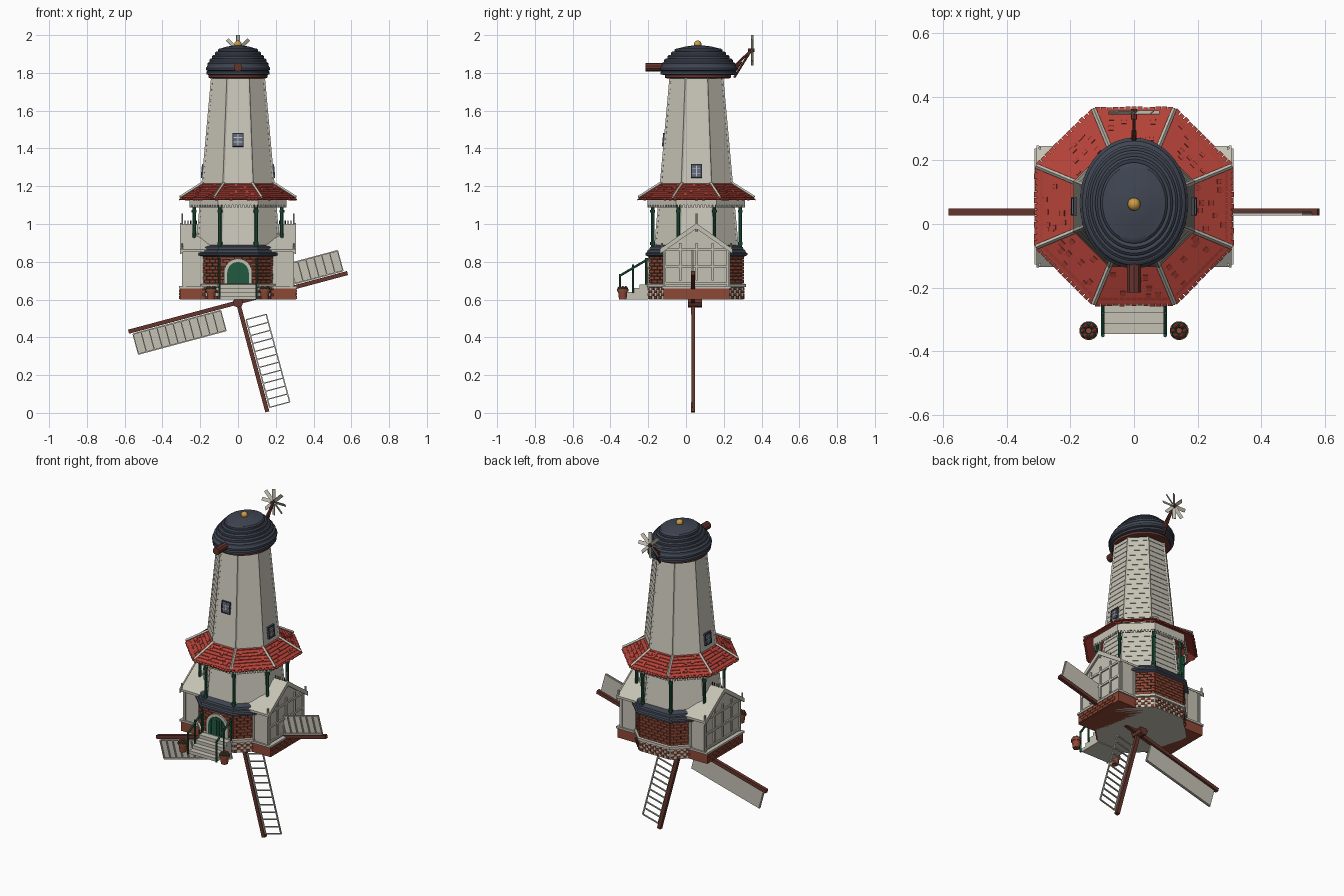
import bpy, bmesh, math, random
from mathutils import Matrix, Vector

if "Cube" in bpy.data.objects:
    bpy.data.objects.remove(bpy.data.objects["Cube"])

random.seed(4)
CY = 0.055          # y of the tower axis
T, R = Matrix.Translation, Matrix.Rotation
C8 = math.cos(math.pi / 8)


def mat(name, r, g, b):
    m = bpy.data.materials.new(name)
    m.diffuse_color = (r, g, b, 1)
    m.use_nodes = True
    m.node_tree.nodes["Principled BSDF"].inputs["Base Color"].default_value = m.diffuse_color
    return m


WHITE = mat("off_white", 0.56, 0.54, 0.46)
RED = mat("roof_red", 0.46, 0.055, 0.04)
NAVY = mat("slate_navy", 0.05, 0.06, 0.085)
BRICK = mat("brick", 0.27, 0.065, 0.035)
DARK = mat("dark_mortar", 0.05, 0.03, 0.025)
BROWN = mat("dark_wood", 0.13, 0.035, 0.025)
GREEN = mat("green_paint", 0.015, 0.1, 0.05)
GOLD = mat("gold", 0.6, 0.33, 0.06)
GLASS = mat("window_glass", 0.12, 0.14, 0.22)


def finish(bm, name, material, smooth=False):
    me = bpy.data.meshes.new(name)
    bmesh.ops.recalc_face_normals(bm, faces=bm.faces)
    bm.to_mesh(me)
    bm.free()
    ob = bpy.data.objects.new(name, me)
    bpy.context.collection.objects.link(ob)
    me.materials.append(material)
    if smooth:
        bpy.context.view_layer.objects.active = ob
        ob.select_set(True)
        bpy.ops.object.shade_smooth_by_angle(angle=math.radians(35))
        ob.select_set(False)
    return ob


def box(bm, c, s, m=Matrix()):
    bmesh.ops.create_cube(bm, size=1, matrix=m @ T(c) @ Matrix.Diagonal((*s, 1)))


def boxes(name, material, items):
    bm = bmesh.new()
    for it in items:
        box(bm, *it)
    return finish(bm, name, material)


def bar(bm, a, b, w, sides=6):
    a, b = Vector(a), Vector(b)
    q = (b - a).to_track_quat('Z', 'Y').to_matrix().to_4x4()
    bmesh.ops.create_cone(bm, cap_ends=True, segments=sides, radius1=w, radius2=w,
                          depth=(b - a).length, matrix=T((a + b) / 2) @ q)


def lathe(name, material, prof, n=8, c=(0, CY), sy=1, caps=True, smooth=False):
    bm = bmesh.new()
    k = 1 / C8 if n == 8 else 1
    rings = []
    for r, z in prof:
        rings.append([bm.verts.new((c[0] + r * k * math.cos(2 * math.pi * (i + .5) / n),
                                    c[1] + sy * r * k * math.sin(2 * math.pi * (i + .5) / n), z))
                      for i in range(n)])
    for a, b in zip(rings, rings[1:]):
        for i in range(n):
            bm.faces.new((a[i], a[(i + 1) % n], b[(i + 1) % n], b[i]))
    if caps:
        bm.faces.new(rings[0])
        bm.faces.new(rings[-1])
    return finish(bm, name, material, smooth)


def side(k):        # frame of octagon side k: local x outward, y along the side
    return T((0, CY, 0)) @ R(k * math.pi / 4, 4, 'Z')


def corner(k, r, z):
    a = (k + .5) * math.pi / 4
    return Vector((r / C8 * math.cos(a), CY + r / C8 * math.sin(a), z))


def prism(name, material, pts, d0, d1, m):      # outline in local y,z pushed along local x
    bm = bmesh.new()
    f = bm.faces.new([bm.verts.new(m @ Vector((d0, y, z))) for y, z in pts])
    g = bmesh.ops.extrude_face_region(bm, geom=[f])
    off = m.to_3x3() @ Vector((d1 - d0, 0, 0))
    bmesh.ops.translate(bm, vec=off, verts=[v for v in g['geom'] if isinstance(v, bmesh.types.BMVert)])
    return finish(bm, name, material)


# Shingled tower with corner boards
def tower_r(z):
    return 0.217 - (z - 0.88) * 0.09

N = 28
prof = []
for i in range(N):
    z0, z1 = 0.86 + i * 0.92 / N, 0.86 + (i + 1) * 0.92 / N
    prof += [(tower_r(z0) + .003, z0), (tower_r(z1), z1)]
lathe("tower", WHITE, prof)
bm = bmesh.new()
for k in range(8):
    bar(bm, corner(k, tower_r(.86), .86), corner(k, tower_r(1.78), 1.78), .007, 4)
finish(bm, "tower_corner_boards", WHITE)

# Octagonal base, chequered stones, brick storey, slate band
lathe("base", WHITE, [(.25, .6), (.25, .665), (.262, .667), (.262, .683), (.24, .685)])
stones, bricks = [], []
for k in (1, 2, 3, 5, 6, 7):
    for r in range(4):
        stones += [((.25, -.09 + .036 * i + .018 * (r % 2), .611 + .0155 * r), (.012, .017, .0135), side(k))
                   for i in range(6 - r % 2)]
    for r in range(8):
        edges = [-.103, -.062, -.02, .02, .062, .103] if r % 2 else [-.103, -.082, -.041, 0, .041, .082, .103]
        bricks += [((.243, (a + b) / 2, .695 + .0182 * r), (.016 + random.random() * .004, b - a - .004, .0155), side(k))
                   for a, b in zip(edges, edges[1:])]
boxes("base_stones", BRICK, stones)
boxes("wall_bricks", BRICK, bricks)
lathe("wall_core", DARK, [(.244, .61), (.244, .835)])
lathe("slate_band", NAVY, [(.25, .825), (.27, .835), (.27, .845), (.262, .85), (.258, .862),
                           (.25, .865), (.246, .877), (.236, .882), (.21, .89)])

# Gallery: posts, valance, tiled roof, hip ribs
bm = bmesh.new()
for k in range(8):
    bar(bm, corner(k, .232, .87), corner(k, .232, 1.12), .009, 8)
    for z in (.89, 1.06):
        bar(bm, corner(k, .232, z), corner(k, .232, z + .015), .013, 8)
finish(bm, "gallery_posts", GREEN)
lathe("valance", WHITE, [(.25, 1.1), (.258, 1.1), (.258, 1.145), (.25, 1.145), (.25, 1.1)], caps=False)
boxes("valance_scallops", WHITE, [((.254, -.095 + .019 * i, 1.095), (.007, .012, .014), side(k))
                                  for k in range(8) for i in range(11)])
prof = [(.17, 1.205), (.3, 1.127)]
for i in range(7):
    a, b = i / 7, (i + 1) / 7
    prof += [(.304 - .126 * a, 1.135 + .083 * a + .004), (.304 - .126 * b, 1.135 + .083 * b)]
lathe("gallery_roof", RED, prof)
tilt = R(math.radians(33), 4, 'Y')
tiles = []
for k in range(8):
    tiles += [((0, 0, 0), (.03 + random.random() * .008, .0165, .006),
               side(k) @ T((.297, -.114 + .019 * i, 1.138)) @ tilt) for i in range(13)]
    for i in range(9):      # a few lifted tiles
        r = .2 + .085 * random.random()
        tiles.append(((0, 0, 0), (.018, .016, .004),
                      side(k) @ T((r, random.uniform(-.32, .32) * r, 1.2215 - (r - .178) * .66)) @ tilt))
boxes("roof_tiles", RED, tiles)
bm = bmesh.new()
for k in range(8):
    bar(bm, corner(k, .306, 1.142), corner(k, .176, 1.224), .008, 4)
finish(bm, "roof_hip_ribs", WHITE)

# Cap: wooden ring, stepped slate dome, gold knob, windshaft
lathe("cap_ring", BROWN, [(.145, 1.77), (.157, 1.775), (.157, 1.795), (.14, 1.8)], 40, (0, .063), 1.12, smooth=True)
steps = [(.168, 1.792), (.171, 1.815), (.163, 1.837), (.152, 1.857), (.138, 1.876), (.122, 1.894), (.106, 1.91)]
prof = [(.15, 1.788)]
for r, z in steps:
    prof += [(r, z), (r, z + .012), (r - .007, z + .019)]
prof += [(.09, 1.93), (.06, 1.939), (.03, 1.944), (.004, 1.946)]
lathe("cap_dome", NAVY, prof, 48, (0, .066), 1.2, smooth=True)
bm = bmesh.new()
bmesh.ops.create_uvsphere(bm, u_segments=20, v_segments=12, radius=.02, matrix=T((0, .062, 1.951)))
finish(bm, "gold_knob", GOLD, True)
bm = bmesh.new()
bar(bm, (0, -.215, 1.83), (0, .03, 1.83), .023, 10)
finish(bm, "windshaft", BROWN)

# Fantail
bm = bmesh.new()
bar(bm, (0, .255, 1.775), (0, .345, 1.92), .006)
bar(bm, (0, .235, 1.815), (0, .345, 1.92), .006)
bar(bm, (0, .25, 1.8), (0, .29, 1.862), .009)
bar(bm, (0, .328, 1.92), (0, .362, 1.92), .01, 8)
finish(bm, "fantail_struts", BROWN)
boxes("fantail_blades", WHITE, [((0, 0, .046), (.021, .003, .068),
      T((0, .35, 1.92)) @ R(k * math.pi / 4, 4, 'Y') @ R(.5, 4, 'Z')) for k in range(8)])

# Tower windows
for k, zc in ((6, 1.445), (0, 1.28), (4, 1.28)):
    m = side(k) @ T((tower_r(zc) + .004, 0, zc)) @ R(-.09, 4, 'Y')
    boxes("window_glass", GLASS, [((0, 0, 0), (.008, .052, .064), m)])
    boxes("window_surround", NAVY, [((.003, s * .026, 0), (.012, .006, .072), m) for s in (-1, 1)] +
          [((.003, 0, s * .033), (.012, .058, .006), m) for s in (-1, 1)])
    boxes("window_bars", WHITE, [((.003, 0, 0), (.007, .004, .06), m)] +
          [((.003, 0, z), (.007, .046, .004), m) for z in (-.012, .012)])

# Gabled side annexes
GABLE = [(-.172, .66), (.172, .66), (.172, .865), (0, .985), (-.172, .865)]
for k, s in ((0, 1), (4, -1)):
    m = side(k)
    prism("annex_wall", WHITE, GABLE, .1, .288, m)
    boxes("annex_brick_base", BRICK, [((.2, 0, .63), (.215, .35, .06), m)] +
          [((.306, -.15 + .043 * i + .02 * (r % 2), .611 + .017 * r), (.012, .038, .0145), m)
           for r in range(3) for i in range(7)])
    boxes("annex_sill", WHITE, [((.205, 0, .665), (.215, .364, .012), m)])
    boxes("annex_timbers", WHITE, [((.29, y, .765 + (.035 if abs(y) < .1 else 0)), (.012, .012, .2), m)
                                   for y in (-.166, -.085, 0, .085, .166)] +
          [((.29, 0, z), (.012, .34, .012), m) for z in (.685, .775, .865)] +
          [((x, t * .173, .765), (.012, .01, .2), m) for x in (.19, .282) for t in (-1, 1)])
    for t in (-1, 1):
        prism("annex_roof", WHITE, [(0, .985), (t * .19, .852), (t * .19, .866), (0, 1.0)], .12, .304, m)
        prism("annex_bargeboard", WHITE, [(0, .975), (t * .192, .842), (t * .192, .868), (0, 1.004)], .298, .306, m)
    bm = bmesh.new()
    bar(bm, m @ Vector((.296, 0, .96)), m @ Vector((.296, 0, 1.055)), .005)
    for t in (-1, 1):
        bar(bm, m @ Vector((.296, t * .183, .85)), m @ Vector((.296, t * .183, .9)), .005)
    finish(bm, "annex_finials", WHITE)
    bm = bmesh.new()
    for i in range(5):
        bar(bm, m @ Vector((.22 + .015 * i, 0, .995)), m @ Vector((.22 + .015 * i, 0, 1.018)), .003, 4)
    finish(bm, "ridge_crest", DARK)


# Arched door
def arch(w, z0, zs):
    return [(-w, z0), (w, z0)] + [(w * math.cos(a * math.pi / 12), zs + w * math.sin(a * math.pi / 12))
                                  for a in range(13)]

F = side(6)
prism("door_surround", WHITE, arch(.075, .684, .742), .24, .262, F)
prism("door", GREEN, arch(.057, .686, .742), .25, .266, F)
boxes("door_battens", GREEN, [((.267, y, .735), (.006, .005, .095), F) for y in (-.036, -.018, 0, .018, .036)])

# Front steps and railings
boxes("front_steps", WHITE, [((0, (-.345 + .033 * i - .2) / 2, .61 + .02 * i),
                              (.19, .145 - .033 * i, .02)) for i in range(4)])
bm = bmesh.new()
for s in (-.098, .098):
    bar(bm, (s, -.35, .6), (s, -.35, .735), .006)
    bar(bm, (s, -.28, .635), (s, -.28, .785), .005)
    bar(bm, (s, -.21, .68), (s, -.21, .82), .006)
    bar(bm, (s, -.352, .725), (s, -.2, .815), .006)
finish(bm, "step_railings", GREEN)

# Flower pots
for s in (-.142, .142):
    lathe("flower_pot", BRICK, [(.02, .6), (.025, .642), (.03, .642), (.03, .656), (.01, .656)], 16, (s, -.335))
    for name, material, n, r in (("pot_leaves", GREEN, 8, .011), ("pot_flowers", RED, 6, .008)):
        bm = bmesh.new()
        for i in range(n):
            a = i * 2 * math.pi / n
            bmesh.ops.create_icosphere(bm, subdivisions=1, radius=r, matrix=T(
                (s + .018 * math.cos(a), -.335 + .018 * math.sin(a), .658 if n == 8 else .665)))
        finish(bm, name, material)

# Sails: spar, lattice and filled shutters
bm = bmesh.new()
bar(bm, (0, .01, .585), (0, .085, .585), .028, 8)
finish(bm, "sail_hub", BROWN)
for deg, filled in ((15, True), (195, True), (-75, False)):
    m = T((0, .037, .585)) @ R(-math.radians(deg), 4, 'Y')
    boxes("sail_spar", BROWN, [((.3, 0, 0), (.6, .022, .022), m)])
    boxes("sail_lattice", WHITE, [((.34, -.006, z), (.48, .008, .007), m) for z in (.018, .128)] +
          [((.1 + .48 * i / 11, -.006, .073), (.006, .008, .112), m) for i in range(12)])
    if filled:
        boxes("sail_shutter", WHITE, [((.34, .001, .072), (.48, .004, .112), m)])
